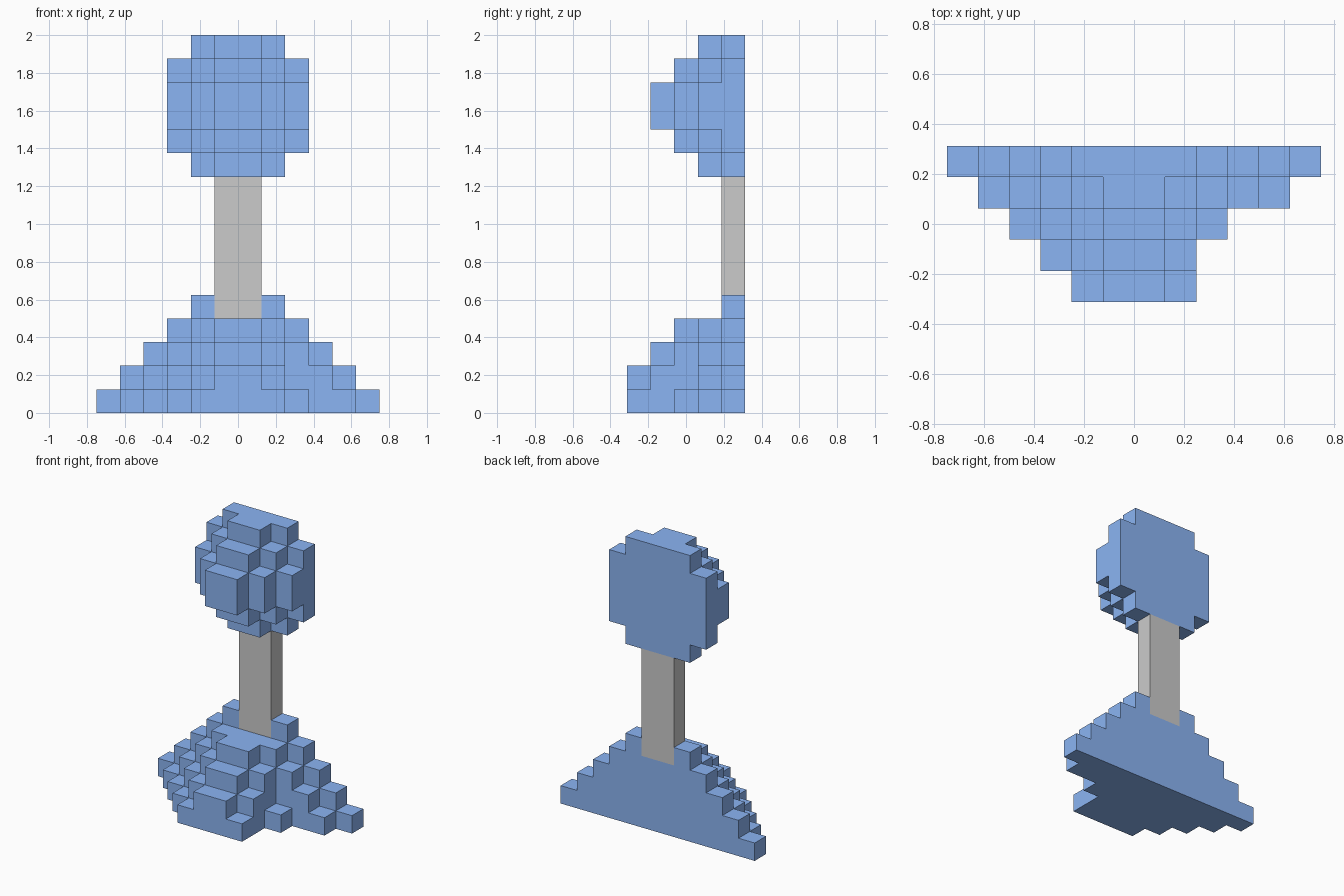
import bpy, bmesh

if "Cube" in bpy.data.objects:
    bpy.data.objects.remove(bpy.data.objects["Cube"])

S = 0.125          # block size
BACK = 0.3125      # flat back plane; layer 0 touches it, layer 4 is the front

blue = bpy.data.materials.new("blue")
blue.diffuse_color = (0.26, 0.46, 0.9, 1)
blue.use_nodes = True
blue.node_tree.nodes["Principled BSDF"].inputs["Base Color"].default_value = blue.diffuse_color

SIDES = {
    (1, 0, 0): [(1, 0, 0), (1, 1, 0), (1, 1, 1), (1, 0, 1)],
    (-1, 0, 0): [(0, 0, 0), (0, 0, 1), (0, 1, 1), (0, 1, 0)],
    (0, 1, 0): [(0, 1, 0), (0, 1, 1), (1, 1, 1), (1, 1, 0)],
    (0, -1, 0): [(0, 0, 0), (1, 0, 0), (1, 0, 1), (0, 0, 1)],
    (0, 0, 1): [(0, 0, 1), (1, 0, 1), (1, 1, 1), (0, 1, 1)],
    (0, 0, -1): [(0, 0, 0), (0, 1, 0), (1, 1, 0), (1, 0, 0)],
}


def block_part(name, inside, material=None):
    """Outer skin of all blocks (column, layer from the back, row) that pass the test."""
    cells = {(i, -l, k) for i in range(-6, 6) for l in range(5) for k in range(16)
             if inside(i, l, k)}
    bm = bmesh.new()
    verts = {}
    for c in cells:
        for d, quad in SIDES.items():
            if tuple(a + b for a, b in zip(c, d)) in cells:
                continue
            face = []
            for q in quad:
                p = tuple(a + b for a, b in zip(c, q))
                if p not in verts:
                    verts[p] = bm.verts.new((p[0] * S, BACK + (p[1] - 1) * S, p[2] * S))
                face.append(verts[p])
            bm.faces.new(face)
    # merge coplanar squares into large flat faces
    bmesh.ops.dissolve_limit(bm, angle_limit=0.01, verts=bm.verts[:], edges=bm.edges[:])
    mesh = bpy.data.meshes.new(name)
    bm.to_mesh(mesh)
    bm.free()
    if material:
        mesh.materials.append(material)
    obj = bpy.data.objects.new(name, mesh)
    bpy.context.collection.objects.link(obj)
    return obj


# Rounded head: stepped octahedron with clipped tips
def head(i, l, k):
    x, z = abs(i + 0.5), abs(k - 12.5)
    return x < 3 and z < 3 and x + z + l <= 4


# Stepped mound, with a bite out of the front right and a slot for the post
CHIPPED = {(3, 2, 0), (2, 3, 0), (2, 2, 1)}


def base(i, l, k):
    x = abs(i + 0.5)
    if k > 4 or (i, l, k) in CHIPPED or (k == 4 and x < 1):
        return False
    return x + l + k <= 5.5


# Plain post
def post(i, l, k):
    return i in (-1, 0) and l == 0 and 4 <= k <= 9


block_part("head", head, blue)
block_part("base", base, blue)
block_part("post", post)
